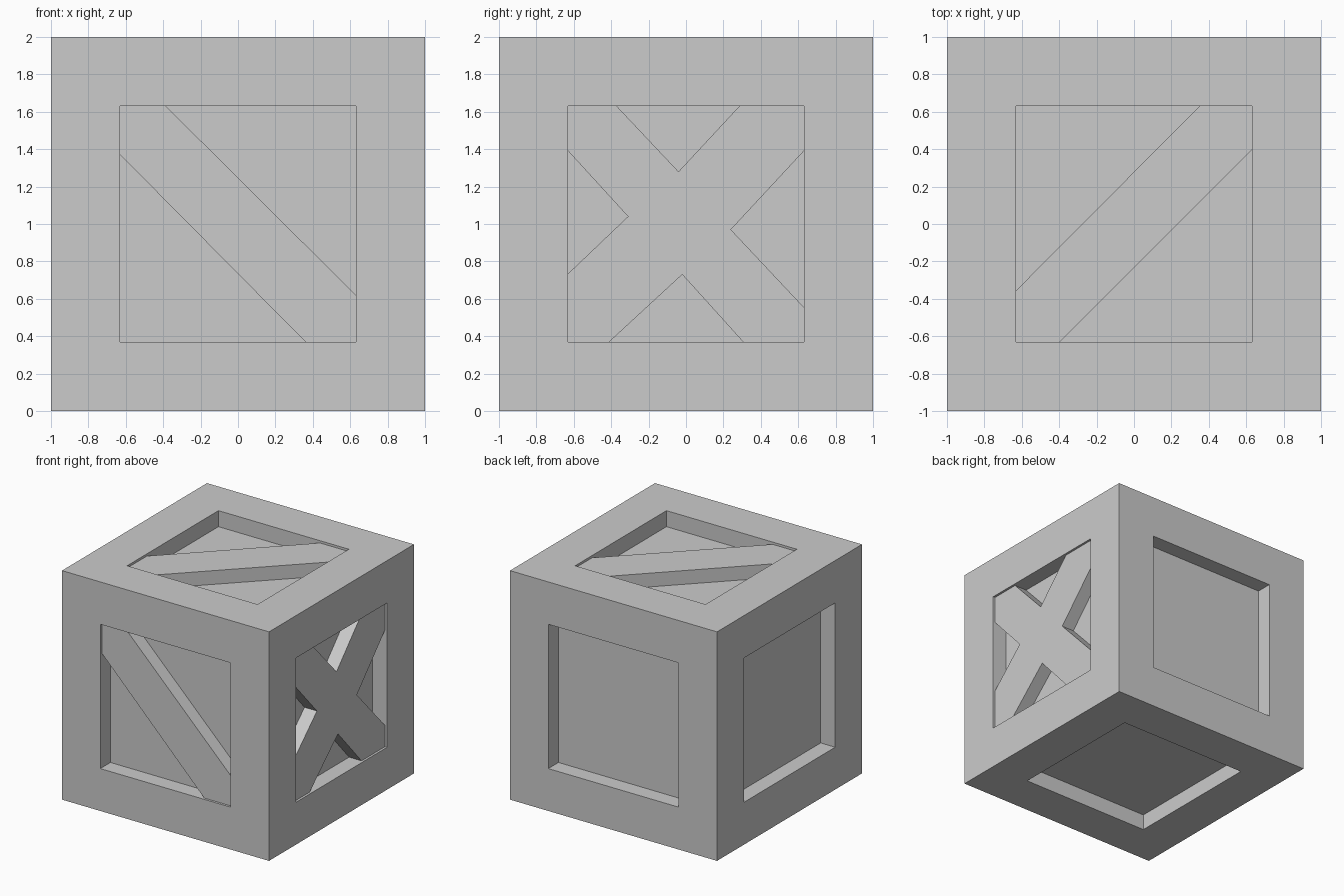
import bpy, bmesh
from mathutils import Vector

if "Cube" in bpy.data.objects:
    bpy.data.objects.remove(bpy.data.objects["Cube"])

HALF, OPEN, DEPTH, LIP = 1.0, 0.63, 0.14, 0.02


def finish(bm, name):
    bmesh.ops.recalc_face_normals(bm, faces=bm.faces)
    mesh = bpy.data.meshes.new(name)
    bm.to_mesh(mesh)
    bm.free()
    obj = bpy.data.objects.new(name, mesh)
    bpy.context.collection.objects.link(obj)
    obj.location.z = HALF
    return obj


def plank(name, outline, u, v, normal):
    """Flat brace filling part of a recess, just below the frame surface."""
    u, v, n = Vector(u), Vector(v), Vector(normal)
    bm = bmesh.new()
    verts = [bm.verts.new(u * a + v * b + n * (HALF - DEPTH)) for a, b in outline]
    face = bm.faces.new(verts)
    ext = bmesh.ops.extrude_face_region(bm, geom=[face])
    moved = [g for g in ext["geom"] if isinstance(g, bmesh.types.BMVert)]
    bmesh.ops.translate(bm, verts=moved, vec=n * (DEPTH - LIP))
    return finish(bm, name)


# Crate body: cube with a recessed square panel on every side
bm = bmesh.new()
bmesh.ops.create_cube(bm, size=2 * HALF)
panels = list(bm.faces)
bmesh.ops.inset_individual(bm, faces=panels, thickness=HALF - OPEN, use_even_offset=True)
for f in panels:
    n = f.normal.copy()
    ext = bmesh.ops.extrude_discrete_faces(bm, faces=[f])["faces"][0]
    bmesh.ops.translate(bm, verts=ext.verts, vec=-n * DEPTH)
finish(bm, "crate_body")

# Diagonal braces on front and top
s = OPEN
plank("front_brace", [(-s, s), (-s, 0.37), (0.36, -s), (s, -s), (s, -0.38), (-0.385, s)],
      (1, 0, 0), (0, 0, 1), (0, -1, 0))
plank("top_brace", [(-s, -s), (-0.395, -s), (s, 0.395), (s, s), (0.35, s), (-s, -0.355)],
      (1, 0, 0), (0, 1, 0), (0, 0, 1))

# Crossed brace on the right side
plank("right_cross_brace",
      [(-s, -s), (-0.41, -s), (-0.02, -0.27), (0.305, -s), (s, -s), (s, -0.445),
       (0.24, -0.03), (s, 0.39), (s, s), (0.285, s), (-0.04, 0.28), (-0.37, s),
       (-s, s), (-s, 0.39), (-0.31, 0.04), (-s, -0.265)],
      (0, 1, 0), (0, 0, 1), (1, 0, 0))
